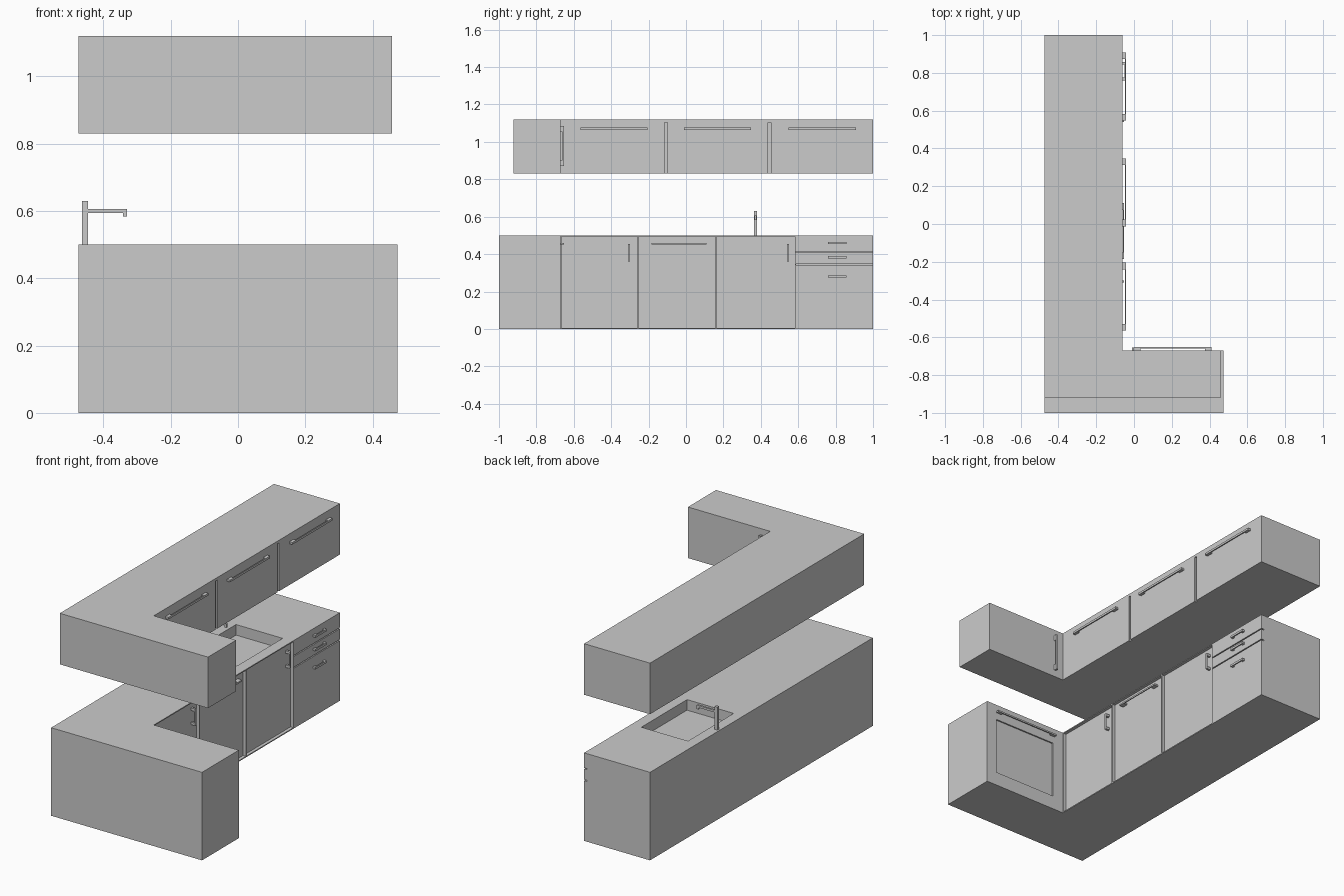
import bpy, bmesh

if "Cube" in bpy.data.objects:
    bpy.data.objects.remove(bpy.data.objects["Cube"])

X0, XF, YF = -0.474, -0.06, -0.67   # back wall, long-run front, short-run front


def finish(name, bm):
    bmesh.ops.recalc_face_normals(bm, faces=bm.faces)
    me = bpy.data.meshes.new(name)
    bm.to_mesh(me)
    bm.free()
    ob = bpy.data.objects.new(name, me)
    bpy.context.collection.objects.link(ob)
    return ob


def add_box(bm, lo, hi):
    vs = bmesh.ops.create_cube(bm, size=1)["verts"]
    for v in vs:
        for i in range(3):
            v.co[i] = lo[i] if v.co[i] < 0 else hi[i]


def boxes(name, items):
    bm = bmesh.new()
    for lo, hi in items:
        add_box(bm, lo, hi)
    return finish(name, bm)


def l_cabinet(name, x1, y0, z0, z1):
    bm = bmesh.new()
    outline = [(X0, y0), (x1, y0), (x1, YF), (XF, YF), (XF, 1), (X0, 1)]
    face = bm.faces.new([bm.verts.new((x, y, z0)) for x, y in outline])
    ext = bmesh.ops.extrude_face_region(bm, geom=[face], use_keep_orig=True)
    for v in ext["geom"]:
        if isinstance(v, bmesh.types.BMVert):
            v.co.z = z1
    return finish(name, bm)


def carve(ob, items):
    cutter = boxes("cutter", items)
    cutter.hide_render = True
    mod = ob.modifiers.new("carve", "BOOLEAN")
    mod.operation, mod.solver, mod.object = "DIFFERENCE", "EXACT", cutter
    bpy.context.view_layer.objects.active = ob
    bpy.ops.object.modifier_apply(modifier=mod.name)
    bpy.data.objects.remove(cutter)


def handle(name, out, along, surface, top, a, b, cross, t=0.012):
    """Bar pull: out/along are axis numbers, a..b the span, cross the third coordinate."""
    third = 3 - out - along
    post = min(0.035, (b - a) * 0.15)

    def part(o0, o1, s0, s1, w):
        lo, hi = [0] * 3, [0] * 3
        lo[out], hi[out] = o0, o1
        lo[along], hi[along] = s0, s1
        lo[third], hi[third] = cross - w / 2, cross + w / 2
        return lo, hi
    boxes(name, [part(top - 0.006, top, a, b, t),
                 part(surface - 0.002, top - 0.006, a, a + post, t),
                 part(surface - 0.002, top - 0.006, b - post, b, t)])


# Lower cabinets: sink basin, inset doors, drawer gaps, oven window
IN = XF - 0.018
lower = l_cabinet("lower_cabinets", 0.474, -1, 0, 0.5)
cuts = [((-0.415, 0.165, 0.44), (-0.122, 0.575, 0.6)),
        ((0.01, YF - 0.008, 0.08), (0.41, YF + 0.05, 0.41))]
for y0, y1 in [(-0.665, -0.26), (-0.254, 0.157), (0.163, 0.583)]:
    cuts.append(((IN, y0, 0.006), (XF + 0.04, y1, 0.494)))
for z in (0.345, 0.412):
    cuts.append(((IN, 0.589, z - 0.003), (XF + 0.04, 1.02, z + 0.003)))
carve(lower, cuts)

# Upper cabinets with gaps between the doors
upper = l_cabinet("upper_cabinets", 0.457, -0.922, 0.83, 1.12)
carve(upper, [((XF - 0.01, y - 0.008, 0.8), (XF + 0.04, y + 0.008, 1.105))
              for y in (-0.107, 0.447)])

# Upper door handles
for i, y in enumerate((-0.385, 0.168, 0.728)):
    handle(f"upper_handle_{i}", 0, 1, XF, -0.042, y - 0.18, y + 0.18, 1.07)
handle("upper_corner_handle", 1, 2, YF, -0.653, 0.87, 1.085, -0.005)

# Lower door, drawer and oven handles
for i, y in enumerate((-0.305, 0.545)):
    handle(f"door_handle_{i}", 0, 2, IN, -0.052, 0.36, 0.455, y)
handle("wide_door_handle", 0, 1, IN, -0.052, -0.185, 0.11, 0.456, 0.009)
for i, z in enumerate((0.28, 0.383, 0.46)):
    handle(f"drawer_handle_{i}", 0, 1, XF, -0.044, 0.76, 0.858, z)
handle("oven_handle", 1, 0, YF, -0.652, 0.0, 0.41, 0.456, 0.009)

# Tap: post, arm and spout tip
boxes("tap", [((-0.463, 0.363, 0.495), (-0.446, 0.38, 0.63)),
              ((-0.446, 0.366, 0.594), (-0.33, 0.377, 0.606)),
              ((-0.342, 0.366, 0.583), (-0.33, 0.377, 0.594))])
